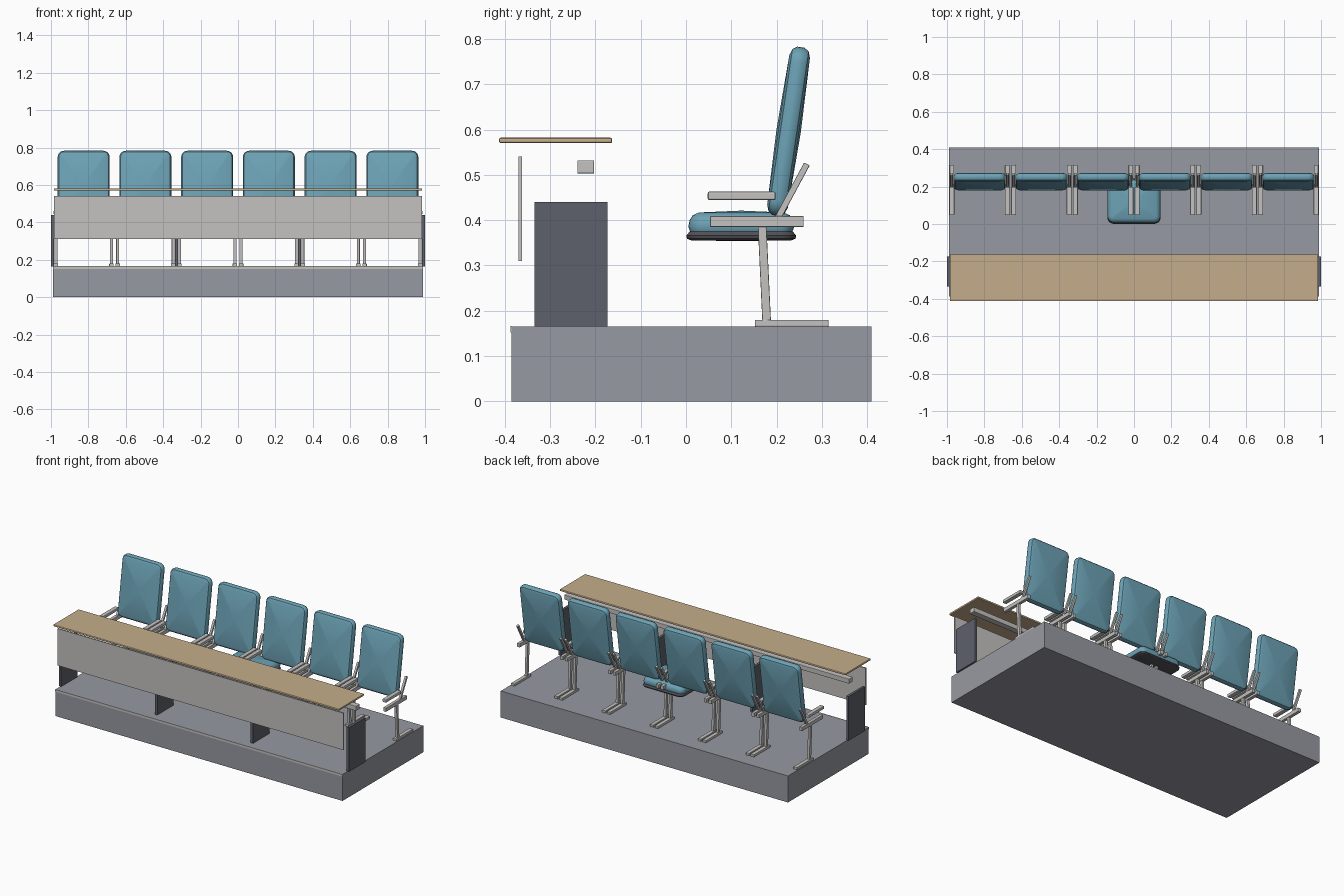
import bpy, bmesh
from math import radians, pi, cos, sin, atan2, hypot
from mathutils import Matrix, Vector

cube = bpy.data.objects.get("Cube")
if cube:
    bpy.data.objects.remove(cube, do_unlink=True)


def material(name, rgb):
    m = bpy.data.materials.new(name)
    m.use_nodes = True
    m.diffuse_color = (*rgb, 1)
    m.node_tree.nodes["Principled BSDF"].inputs["Base Color"].default_value = (*rgb, 1)
    return m


BLUE = material("blue_fabric", (0.15, 0.36, 0.46))
METAL = material("light_grey_metal", (0.55, 0.54, 0.53))
WOOD = material("pale_wood", (0.56, 0.42, 0.26))
FLOOR = material("platform_grey", (0.31, 0.32, 0.36))
DARK = material("dark_grey", (0.11, 0.12, 0.145))
PAN = material("charcoal_shell", (0.08, 0.08, 0.095))


def finish(name, bm, mat, smooth=False):
    bmesh.ops.recalc_face_normals(bm, faces=bm.faces)
    mesh = bpy.data.meshes.new(name)
    bm.to_mesh(mesh)
    bm.free()
    mesh.materials.append(mat)
    ob = bpy.data.objects.new(name, mesh)
    bpy.context.collection.objects.link(ob)
    if smooth:
        bpy.ops.object.select_all(action='DESELECT')
        ob.select_set(True)
        bpy.context.view_layer.objects.active = ob
        bpy.ops.object.shade_smooth_by_angle(angle=radians(35))
    return ob


def box(name, x, y, z, mat, bevel=0.0):
    """Box from (min, max) ranges on each axis."""
    bm = bmesh.new()
    bmesh.ops.create_cube(bm, size=1)
    for v in bm.verts:
        v.co = Vector([(lo + hi) / 2 + c * (hi - lo) for c, (lo, hi) in zip(v.co, (x, y, z))])
    if bevel:
        bmesh.ops.bevel(bm, geom=bm.edges[:], offset=bevel, segments=2, profile=0.5, affect='EDGES')
    return finish(name, bm, mat)


def beam(name, x, start, end, width, thick, mat):
    """Square bar lying in a y-z plane between two (y, z) points."""
    dy, dz = end[0] - start[0], end[1] - start[1]
    ob = box(name, (-width / 2, width / 2), (0, hypot(dy, dz)), (-thick / 2, thick / 2), mat, 0.002)
    ob.data.transform(Matrix.Translation((x, *start)) @ Matrix.Rotation(atan2(dz, dy), 4, 'X'))
    return ob


def cushion(name, w, h, radius, profile, caps, mat, matrix):
    """Rounded rectangle lofted through (inset, height) rings, closed by a fan at each end."""
    bm = bmesh.new()
    rings = []
    for inset, z in profile:
        r = max(radius - inset, 0.008)
        ring = []
        for i, (sx, sy) in enumerate(((1, 1), (-1, 1), (-1, -1), (1, -1))):
            for k in range(6):
                a = (i + k / 5) * pi / 2
                ring.append(bm.verts.new((sx * (w / 2 - inset - r) + r * cos(a),
                                          sy * (h / 2 - inset - r) + r * sin(a), z)))
        rings.append(ring)
    n = len(rings[0])
    for a, b in zip(rings, rings[1:]):
        for i in range(n):
            bm.faces.new((a[i], a[(i + 1) % n], b[(i + 1) % n], b[i]))
    for ring, z in ((rings[0], caps[0]), (rings[-1], caps[1])):
        tip = bm.verts.new((0, 0, z))
        for i in range(n):
            bm.faces.new((ring[i], ring[(i + 1) % n], tip))
    bm.transform(matrix)
    return finish(name, bm, mat, True)


# Platform with front nosing
box("platform", (-0.99, 0.99), (-0.385, 0.41), (0, 0.165), FLOOR)
box("platform_nosing", (-0.99, 0.99), (-0.387, -0.384), (0.152, 0.166), METAL)

# Long desk
box("desk_top", (-0.985, 0.985), (-0.413, -0.163), (0.57, 0.582), WOOD, 0.004)
box("modesty_panel", (-0.985, 0.985), (-0.37, -0.362), (0.31, 0.54), METAL)
box("desk_rail", (-0.982, 0.982), (-0.24, -0.203), (0.503, 0.532), METAL, 0.002)
for i, x in enumerate((-0.992, -0.33, 0.33, 0.992)):
    box(f"desk_support_{i + 1}", (x - 0.008, x + 0.008), (-0.335, -0.173), (0.165, 0.44), DARK)

# Chair backs
PITCH = 0.33
lean = Matrix.Translation((0, 0.2265, 0.596)) @ Matrix.Rotation(radians(81.6), 4, 'X')
back_profile = [(0.022, -0.023), (0.008, -0.018), (0.001, -0.008), (0.001, 0.008), (0.008, 0.018), (0.022, 0.023)]
for i in range(6):
    place = Matrix.Translation(((i - 2.5) * PITCH, 0, 0)) @ lean
    cushion(f"chair_back_{i + 1}", 0.28, 0.378, 0.035, back_profile, (-0.027, 0.027), BLUE, place)

# Lowered seat with its shell
seat_place = Matrix.Translation((0, 0.122, 0))
cushion("seat_cushion", 0.284, 0.234, 0.035,
        [(0.004, 0.375), (0, 0.385), (0.003, 0.4), (0.01, 0.411), (0.024, 0.417)],
        (0.375, 0.421), BLUE, seat_place)
cushion("seat_shell", 0.284, 0.243, 0.035,
        [(0.012, 0.355), (0.002, 0.359), (0, 0.366), (0.008, 0.375)],
        (0.354, 0.375), PAN, seat_place)


# Chair side frames: foot, leg, bracket, back strut and armrest
def side_frame(x):
    box("foot", (x - 0.012, x + 0.012), (0.152, 0.315), (0.165, 0.18), METAL, 0.002)
    beam("leg", x, (0.178, 0.178), (0.168, 0.39), 0.016, 0.019, METAL)
    box("seat_bracket", (x - 0.01, x + 0.01), (0.053, 0.26), (0.385, 0.409), METAL, 0.002)
    beam("back_strut", x, (0.203, 0.405), (0.267, 0.524), 0.014, 0.014, METAL)
    box("armrest", (x - 0.0135, x + 0.0135), (0.048, 0.198), (0.444, 0.463), METAL, 0.004)


for i in range(6):
    for side in (-1, 1):
        side_frame((i - 2.5) * PITCH + side * (PITCH / 2 - 0.0165))
